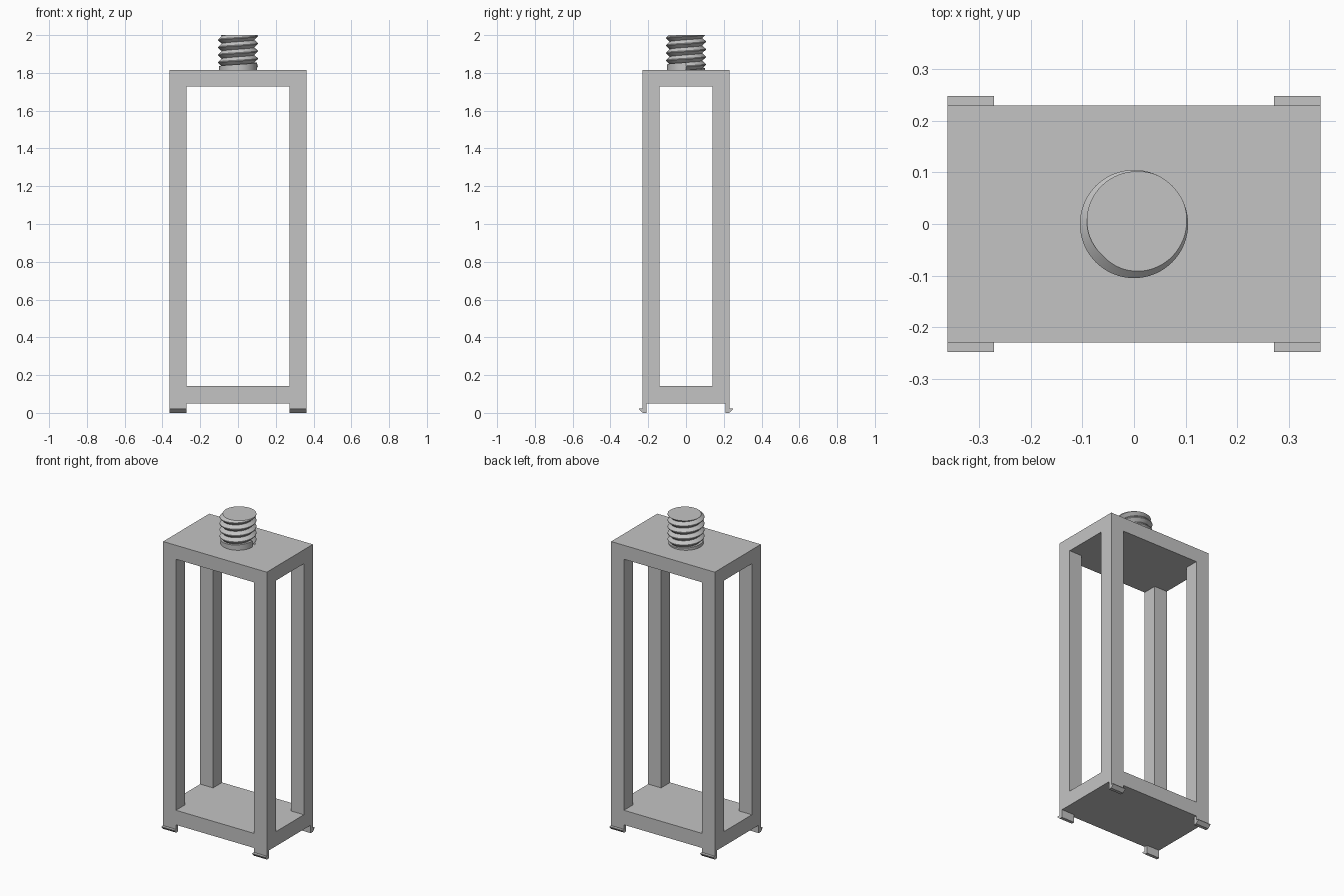
import bpy, bmesh, math

if "Cube" in bpy.data.objects:
    bpy.data.objects.remove(bpy.data.objects["Cube"], do_unlink=True)

grey = bpy.data.materials.new("plain grey")
grey.use_nodes = True
colour = (0.55, 0.55, 0.55, 1)
grey.diffuse_color = colour
grey.node_tree.nodes["Principled BSDF"].inputs["Base Color"].default_value = colour

W, D = 0.362, 0.23             # half width and half depth of the frame
IN_W, IN_D = 0.272, 0.14       # half sizes of the openings
BASE, TOP = 0.05, 1.815        # frame underside and top


def finish(name, bm):
    bmesh.ops.recalc_face_normals(bm, faces=bm.faces)
    mesh = bpy.data.meshes.new(name)
    bm.to_mesh(mesh)
    bm.free()
    mesh.materials.append(grey)
    obj = bpy.data.objects.new(name, mesh)
    bpy.context.collection.objects.link(obj)
    return obj


def box(name, hx, hy, z0, z1):
    bm = bmesh.new()
    bmesh.ops.create_cube(bm, size=2)
    for v in bm.verts:
        v.co.x *= hx
        v.co.y *= hy
        v.co.z = z1 if v.co.z > 0 else z0
    return finish(name, bm)


# Open frame: a block cut through from front to back and from side to side
frame = box("frame", W, D, BASE, TOP)
for hx, hy in ((IN_W, 1), (1, IN_D)):
    cutter = box("opening_cutter", hx, hy, 0.142, 1.727)
    cutter.hide_render = True
    cut = frame.modifiers.new("opening", "BOOLEAN")
    cut.operation, cut.solver, cut.object = "DIFFERENCE", "EXACT", cutter
    bpy.context.view_layer.objects.active = frame
    bpy.ops.object.modifier_apply(modifier=cut.name)
    bpy.data.objects.remove(cutter, do_unlink=True)

# Snap hooks under the four corners
hook = [(0.208, BASE), (0.208, 0), (0.228, 0), (0.248, 0.018),
        (0.248, 0.022), (D, 0.022), (D, BASE)]
for sx, side in ((1, "left"), (-1, "right")):
    for sy, end in ((-1, "front"), (1, "back")):
        bm = bmesh.new()
        face = bm.faces.new([bm.verts.new((sx * IN_W, sy * y, z)) for y, z in hook])
        ext = bmesh.ops.extrude_face_region(bm, geom=[face], use_keep_orig=True)
        moved = [g for g in ext["geom"] if isinstance(g, bmesh.types.BMVert)]
        bmesh.ops.translate(bm, verts=moved, vec=(sx * (W - IN_W), 0, 0))
        finish(f"{end}_{side}_hook", bm)

# Threaded stud: a helical profile over a collar, trimmed flat at the top
PITCH, STUD_TOP, SEGS = 0.04, 2.0, 64
thread = [(0, 0.086), (0.44, 0.105), (0.56, 0.105), (1, 0.086)]
rows = [(turn + u, r) for turn in range(5) for u, r in thread[:-1]] + [(5, 0.086)]

bm = bmesh.new()
columns = []
for i in range(SEGS + 1):
    a = 2 * math.pi * i / SEGS
    start = TOP + PITCH * i / SEGS
    points = [(TOP, 0.1), (start, 0.1)]
    last_z, last_r = start, rows[0][1]
    for u, r in rows:
        z = start + PITCH * u
        if z > STUD_TOP:
            if last_z < STUD_TOP:
                r = last_r + (r - last_r) * (STUD_TOP - last_z) / (z - last_z)
            else:
                r = last_r
            z = STUD_TOP
        points.append((z, r))
        last_z, last_r = z, r
    columns.append([bm.verts.new((r * math.cos(a), r * math.sin(a), z))
                    for z, r in points])
for c0, c1 in zip(columns, columns[1:]):
    for j in range(len(c0) - 1):
        bm.faces.new((c0[j], c1[j], c1[j + 1], c0[j + 1]))
bmesh.ops.remove_doubles(bm, verts=bm.verts, dist=0.00002)
bmesh.ops.dissolve_degenerate(bm, edges=bm.edges, dist=0.00002)
# Close the flat top, the underside and the step where the thread begins
bmesh.ops.holes_fill(bm, edges=[e for e in bm.edges if e.is_boundary], sides=0)
stud = finish("threaded_stud", bm)

bpy.ops.object.select_all(action="DESELECT")
stud.select_set(True)
bpy.context.view_layer.objects.active = stud
bpy.ops.object.shade_smooth_by_angle(angle=math.radians(30))
